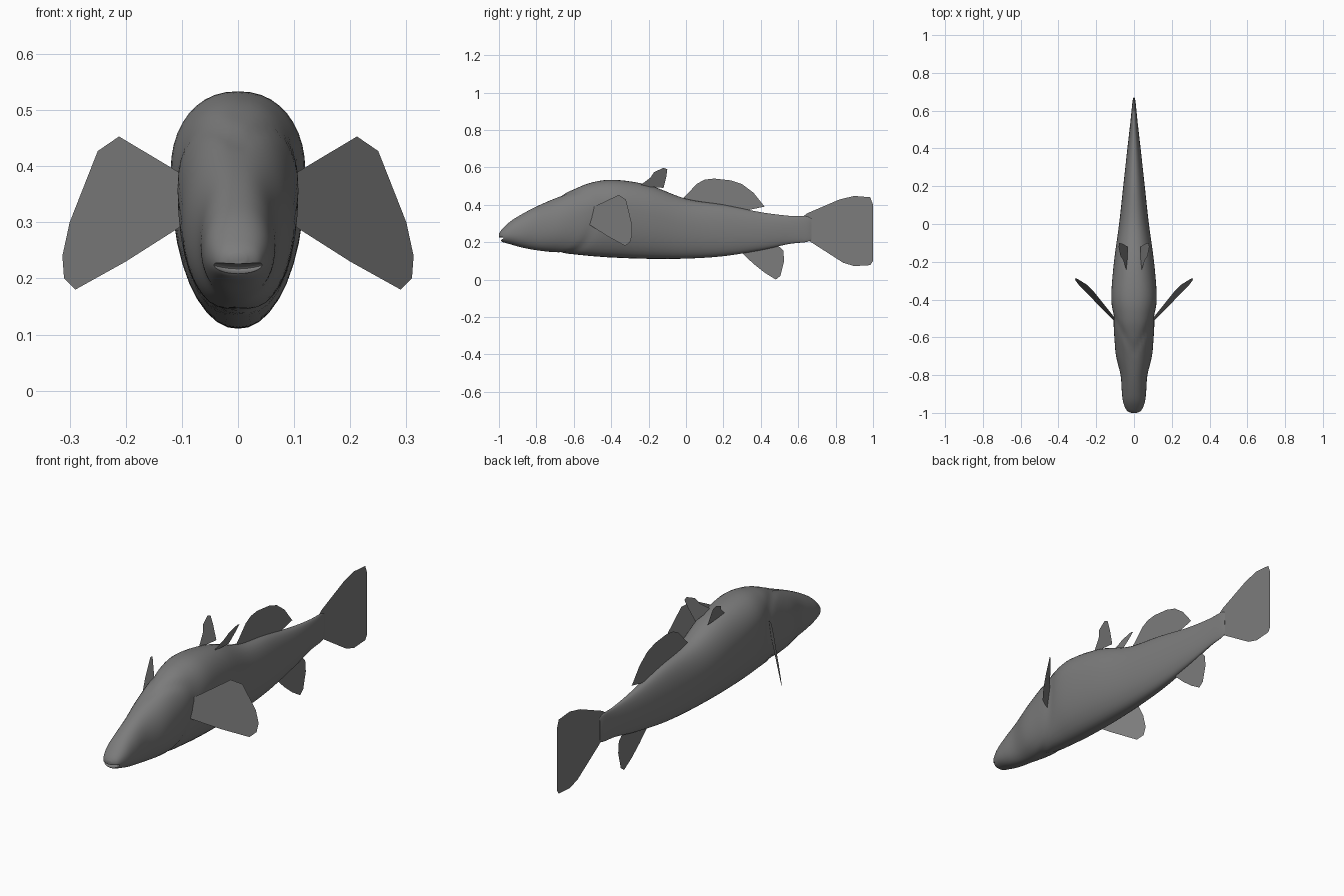
import bpy, bmesh, math
from mathutils import Vector

cube = bpy.data.objects.get("Cube")
if cube:
    bpy.data.objects.remove(cube, do_unlink=True)

grey = bpy.data.materials.new("slate grey")
grey.use_nodes = True
colour = (0.2, 0.2, 0.2, 1)
grey.diffuse_color = colour
grey.node_tree.nodes["Principled BSDF"].inputs["Base Color"].default_value = colour


def finish(bm, name):
    mesh = bpy.data.meshes.new(name)
    bm.to_mesh(mesh)
    bm.free()
    mesh.materials.append(grey)
    obj = bpy.data.objects.new(name, mesh)
    bpy.context.collection.objects.link(obj)
    return obj


def spline(a, b, c, d, t):
    """Catmull-Rom blend of four stations."""
    return [q + 0.5 * t * (r - p + t * (2*p - 5*q + 4*r - s + t * (3*(q - r) + s - p)))
            for p, q, r, s in zip(a, b, c, d)]


# Body stations: y, bottom, top, half width, height fraction of the widest point
STATIONS = [
    (-1.0, .225, .245, .015, .5), (-.985, .203, .267, .04, .5),
    (-.94, .189, .31, .058, .45), (-.88, .172, .348, .065, .45),
    (-.8, .157, .39, .071, .5), (-.7, .145, .435, .095, .5),
    (-.6, .135, .482, .104, .55), (-.5, .125, .52, .11, .62),
    (-.38, .117, .533, .12, .66), (-.2, .111, .505, .106, .6),
    (0, .112, .432, .079, .55), (.2, .125, .4, .057, .5),
    (.4, .157, .36, .035, .5), (.55, .19, .341, .018, .5),
    (.64, .2, .338, .009, .5), (.67, .213, .325, .003, .5)]
SEGMENTS, STEPS = 40, 6


def build_body():
    rows = []
    last = len(STATIONS) - 1
    for i in range(last):
        quad = [STATIONS[min(max(i + k, 0), last)] for k in (-1, 0, 1, 2)]
        rows += [spline(*quad, s / STEPS) for s in range(STEPS)]
    rows.append(STATIONS[-1])
    bm = bmesh.new()
    rings = []
    for y, low, high, width, frac in rows:
        mid = low + (high - low) * frac
        ring = []
        for k in range(SEGMENTS):
            a = math.tau * k / SEGMENTS
            c, s = math.cos(a), math.sin(a)
            x = width * math.copysign(abs(c) ** 0.9, c)
            z = mid + (high - mid if s > 0 else mid - low) * math.copysign(abs(s) ** 0.95, s)
            # gill groove running back from crown and throat
            d = (y + .68 - 1.75 * abs(x)) / .025
            shrink = 1 - .04 * math.exp(-d * d)
            ring.append(bm.verts.new((x * shrink, y, mid + (z - mid) * shrink)))
        rings.append(ring)
    for r, q in zip(rings, rings[1:]):
        for k in range(SEGMENTS):
            n = (k + 1) % SEGMENTS
            bm.faces.new((r[k], r[n], q[n], q[k]))
    bm.faces.new(rings[0])
    bm.faces.new(rings[-1])
    bmesh.ops.recalc_face_normals(bm, faces=bm.faces)
    return finish(bm, "body")


body = build_body()

# Mouth: a curved slot cut into the snout
bm = bmesh.new()
bmesh.ops.create_uvsphere(bm, u_segments=24, v_segments=12, radius=1)
for v in bm.verts:
    x, y, z = v.co
    v.co = Vector((x * .06, -1 + y * .035, .217 + z * .009 + .012 * x * x))
cutter = finish(bm, "mouth_cutter")
cutter.hide_render = True
cut = body.modifiers.new("mouth", 'BOOLEAN')
cut.operation = 'DIFFERENCE'
cut.object = cutter
bpy.context.view_layer.objects.active = body
body.select_set(True)
bpy.ops.object.modifier_apply(modifier=cut.name)
bpy.data.objects.remove(cutter, do_unlink=True)
bpy.ops.object.shade_smooth_by_angle(angle=math.radians(40))


def fin(name, outline, place):
    """Thin flat fin: a 2D outline laid into space by a function."""
    bm = bmesh.new()
    bm.faces.new([bm.verts.new(place(*p)) for p in outline])
    return finish(bm, name)


def upright(y, z):
    return (0, y, z)


# Centre line fins, as (y, z) outlines
fin("tail_fin", [(.6, .32), (.65, .355), (.82, .428), (.9, .447), (.985, .44), (1, .4),
                 (1, .1), (.985, .077), (.9, .072), (.84, .09), (.65, .212), (.6, .22)], upright)
fin("rear_dorsal_fin", [(-.03, .42), (.06, .513), (.1, .534), (.15, .54), (.24, .53),
                        (.3, .51), (.36, .465), (.42, .39), (.34, .373), (.3, .34)], upright)
fin("anal_fin", [(.28, .16), (.36, .085), (.42, .037), (.48, 0), (.505, .02),
                 (.525, .1), (.52, .155), (.5, .175), (.4, .19)], upright)

# Paired fins
PECTORAL = [(.09, .3), (.09, .38), (.212, .453), (.25, .427), (.3, .3),
            (.313, .24), (.31, .2), (.29, .18), (.2, .23)]
BACK = [(-.25, .5), (-.19, .545), (-.17, .575), (-.12, .597), (-.1, .59), (-.105, .55), (-.12, .49)]
for side, sign in (("left", 1), ("right", -1)):
    fin(side + "_pectoral_fin", PECTORAL,
        lambda x, z: (sign * x, -.51 + 1.13 * (x - .1) + .2 * (z - .33), z))
    fin(side + "_back_fin", BACK, lambda y, z: (sign * (.04 + .45 * (z - .505)), y, z))
